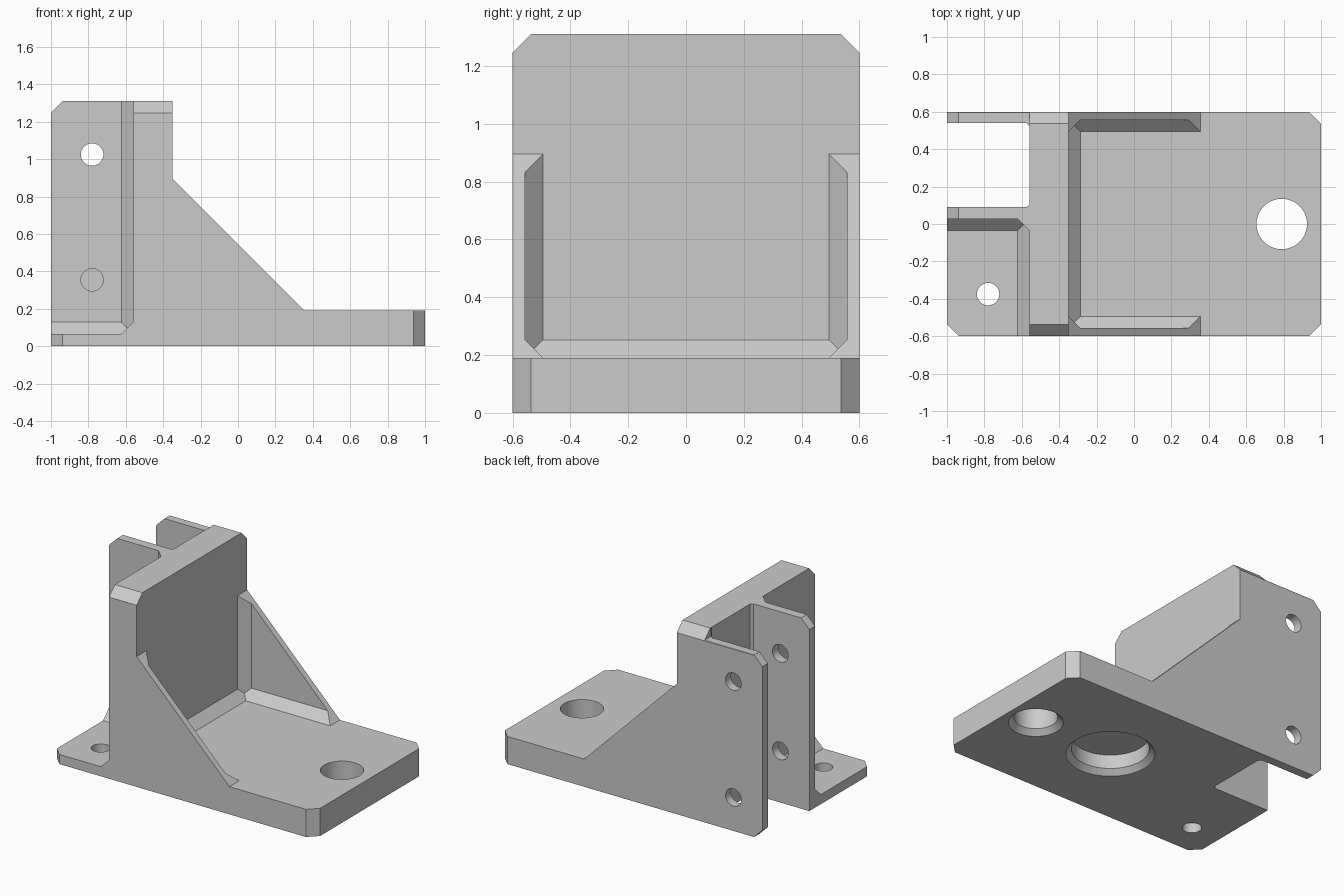
import bpy, bmesh
from mathutils import Matrix, Vector

if "Cube" in bpy.data.objects:
    bpy.data.objects.remove(bpy.data.objects["Cube"], do_unlink=True)

C = 0.063                      # common chamfer size
WALL_L, WALL_R = -0.56, -0.35  # upright wall faces
FAR = 1.5                      # reach of cutters outside the body


def finish(name, bm):
    bmesh.ops.recalc_face_normals(bm, faces=bm.faces[:])
    mesh = bpy.data.meshes.new(name)
    bm.to_mesh(mesh)
    bm.free()
    obj = bpy.data.objects.new(name, mesh)
    bpy.context.collection.objects.link(obj)
    return obj


def prism(name, pts, axis, lo, hi):
    """Extrude a 2D outline along an axis."""
    place = {"x": lambda a, b, t: (t, a, b),
             "y": lambda a, b, t: (a, t, b),
             "z": lambda a, b, t: (a, b, t)}[axis]
    bm = bmesh.new()
    ends = [[bm.verts.new(place(a, b, t)) for a, b in pts] for t in (lo, hi)]
    for ring in ends:
        bm.faces.new(ring)
    n = len(pts)
    for i in range(n):
        j = (i + 1) % n
        bm.faces.new((ends[0][i], ends[0][j], ends[1][j], ends[1][i]))
    return finish(name, bm)


def pocket(name, lo, hi, chamfers):
    """Box cutter whose listed edges are sliced off at 45 degrees."""
    lo, hi = Vector(lo), Vector(hi)
    bm = bmesh.new()
    bmesh.ops.create_cube(bm, size=1)
    for v in bm.verts:
        v.co = [hi[i] if v.co[i] > 0 else lo[i] for i in range(3)]
    for n in chamfers:
        n = Vector(n)
        point = Vector([lo[i] if n[i] > 0 else hi[i] for i in range(3)])
        first = next(i for i in range(3) if n[i])
        point[first] += C * n[first]
        cut = bmesh.ops.bisect_plane(bm, geom=bm.verts[:] + bm.edges[:] + bm.faces[:],
                                     plane_co=point, plane_no=n, clear_inner=True)
        rim = [e for e in cut["geom_cut"] if isinstance(e, bmesh.types.BMEdge)]
        bmesh.ops.edgeloop_fill(bm, edges=rim)
    return finish(name, bm)


def drill(name, centre, r1, r2, depth, axis="z"):
    """Round cutter; r1 is the lower or front radius."""
    bm = bmesh.new()
    turn = Matrix.Rotation(-1.5707963, 4, "X") if axis == "y" else Matrix()
    bmesh.ops.create_cone(bm, cap_ends=True, segments=48, radius1=r1, radius2=r2,
                          depth=depth, matrix=Matrix.Translation(centre) @ turn)
    return finish(name, bm)


# Body: the side outline across the full width
body = prism("bracket_body",
             [(-1, 0), (1, 0), (1, 0.19), (0.355, 0.19), (WALL_R, 0.895),
              (WALL_R, 1.31), (-1 + C, 1.31), (-1, 1.31 - C)], "y", -0.6, 0.6)

cutters = []

# Space between the two gussets
cutters.append(pocket("gusset_pocket", (WALL_R, -0.557, 0.19), (FAR, 0.557, FAR),
                      [(1, 0, 1), (0, 1, 1), (0, -1, 1), (1, 1, 0), (1, -1, 0)]))

# Space above the thin foot
cutters.append(pocket("foot_pocket", (-FAR, -FAR, 0.066), (WALL_L, 0.027, FAR),
                      [(-1, 0, 1), (0, -1, 1), (-1, -1, 0)]))

# Slot between the two rear plates
S = 0.015
cutters.append(prism("plate_slot",
                     [(-FAR, 0.09), (WALL_L - S, 0.09), (WALL_L, 0.09 + S),
                      (WALL_L, 0.54 - S), (WALL_L - S, 0.54), (-FAR, 0.54)],
                     "z", -0.2, FAR))

# Outer plate is lower, with clipped corners
T = 1.25
cutters.append(prism("plate_top_trim",
                     [(-1.1, FAR), (WALL_L, FAR), (WALL_L, T), (-1 + C, T),
                      (-1.1, T - C - 0.1)], "y", 0.53, 0.8))
cutters.append(prism("plate_bottom_trim",
                     [(-1.1, -0.1), (-0.9 + C, -0.1), (-1.1, C + 0.1)], "y", 0.5, 0.8))

# Clipped top corners of the wall
for s in (-1, 1):
    cutters.append(prism("wall_corner_trim",
                         [(s * 0.7, 1.31 - C - 0.1), (s * 0.7, 1.41),
                          (s * (0.5 - C), 1.41)], "x", -1.2, 0))

# Clipped plan corners of the base and foot
for sx, sy, top in ((1, 1, 0.4), (1, -1, 0.4), (-1, -1, 0.4)):
    cutters.append(prism("base_corner_trim",
                         [(sx * 1.1, sy * 0.7), (sx * 1.1, sy * (0.5 - C)),
                          (sx * (0.9 - C), sy * 0.7)], "z", -0.2, top))

# Base holes: through hole and blind recess, both countersunk below
D = 0.035
for name, x, r, top in (("base_hole", 0.79, 0.135, 0.4), ("base_recess", 0.19, 0.24, 0.13)):
    cutters.append(drill(name, (x, 0, top / 2 - 0.05), r, r, top + 0.1))
    cutters.append(drill(name + "_countersink", (x, 0, 0), r + 2 * D, r, 2 * D))

# Foot and plate bolt holes
R = 0.06
cutters.append(drill("foot_hole", (-0.78, -0.375, 0), R, R, 0.4))
for y, heights in ((0.06, (0.355, 1.025)), (0.57, (0.23, 1.025))):
    for z in heights:
        cutters.append(drill("plate_hole", (-0.78, y, z), R, R, 0.2, "y"))

# Cut the body
bpy.context.view_layer.objects.active = body
for cutter in cutters:
    cutter.hide_render = True
    mod = body.modifiers.new(cutter.name, "BOOLEAN")
    mod.operation = "DIFFERENCE"
    mod.solver = "EXACT"
    mod.object = cutter
    bpy.ops.object.modifier_apply(modifier=mod.name)
for cutter in cutters:
    bpy.data.objects.remove(cutter, do_unlink=True)

# Plain grey finish
grey = bpy.data.materials.new("plain_grey")
grey.use_nodes = True
colour = (0.6, 0.6, 0.6, 1)
grey.diffuse_color = colour
grey.node_tree.nodes["Principled BSDF"].inputs["Base Color"].default_value = colour
body.data.materials.clear()
body.data.materials.append(grey)
for p in body.data.polygons:
    p.material_index = 0

for o in bpy.context.selected_objects:
    o.select_set(False)
body.select_set(True)
bpy.context.view_layer.objects.active = body
bpy.ops.object.shade_smooth_by_angle()
